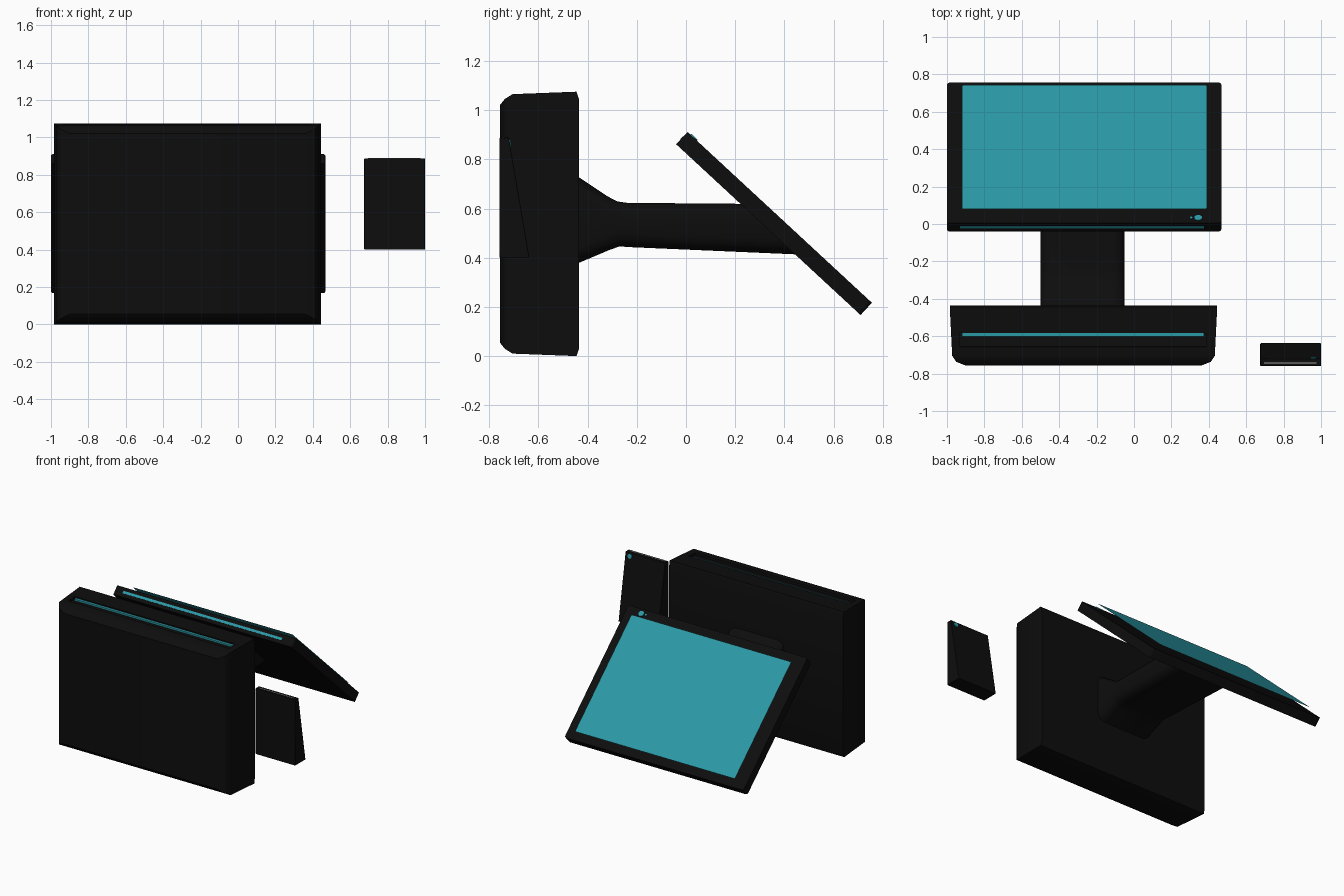
import bpy, bmesh, math
from mathutils import Matrix, Vector

if "Cube" in bpy.data.objects:
    bpy.data.objects.remove(bpy.data.objects["Cube"])


def material(name, rgb):
    m = bpy.data.materials.new(name)
    m.diffuse_color = (*rgb, 1)
    m.use_nodes = True
    m.node_tree.nodes["Principled BSDF"].inputs["Base Color"].default_value = m.diffuse_color
    return m


BLACK = material("black_plastic", (0.004, 0.004, 0.004))
TEAL = material("teal_glass", (0.024, 0.32, 0.38))
GREY = material("light_grey", (0.4, 0.4, 0.4))


def finish(name, bm, mat, bevel=0, segs=2, angle=30):
    bmesh.ops.recalc_face_normals(bm, faces=bm.faces)
    me = bpy.data.meshes.new(name)
    bm.to_mesh(me)
    bm.free()
    ob = bpy.data.objects.new(name, me)
    bpy.context.collection.objects.link(ob)
    me.materials.append(mat)
    if bevel:
        b = ob.modifiers.new("bevel", 'BEVEL')
        b.width, b.segments = bevel, segs
        b.limit_method, b.angle_limit = 'ANGLE', math.radians(angle)
    return ob


def loft(name, rings, mat, **kw):
    """Skin closed rings of points and cap both ends; one ring gives a sheet."""
    bm = bmesh.new()
    vs = [[bm.verts.new(p) for p in r] for r in rings]
    n = len(vs[0])
    for a, b in zip(vs, vs[1:]):
        for i in range(n):
            bm.faces.new((a[i], a[(i + 1) % n], b[(i + 1) % n], b[i]))
    bm.faces.new(vs[0])
    if len(vs) > 1:
        bm.faces.new(vs[-1])
    return finish(name, bm, mat, **kw)


def prism(name, x0, x1, profile, mat, **kw):
    return loft(name, [[(x, y, z) for y, z in profile] for x in (x0, x1)], mat, **kw)


def box(name, lo, hi, mat, **kw):
    return prism(name, lo[0], hi[0], [(lo[1], lo[2]), (hi[1], lo[2]),
                                      (hi[1], hi[2]), (lo[1], hi[2])], mat, **kw)


def disc(name, rx, ry, depth, mat, matrix):
    bm = bmesh.new()
    bmesh.ops.create_cone(bm, cap_ends=True, segments=24, radius1=1, radius2=1, depth=1)
    bmesh.ops.scale(bm, vec=(rx, ry, depth), verts=bm.verts)
    ob = finish(name, bm, mat)
    ob.matrix_world = matrix
    return ob


def rounded_rect(x0, x1, y0, y1, r):
    pts = []
    for cx, cy, start in ((x1 - r, y1 - r, 0), (x0 + r, y1 - r, 90),
                          (x0 + r, y0 + r, 180), (x1 - r, y0 + r, 270)):
        for k in range(4):
            t = math.radians(start + 30 * k)
            pts.append((cx + r * math.cos(t), cy + r * math.sin(t)))
    return pts


# Base housing: rectangular sections tapering to a chamfered front
sections = [(-0.757, -0.90, 0.36, 0.055, 1.02), (-0.737, -0.95, 0.41, 0.03, 1.045),
            (-0.705, -0.972, 0.432, 0.01, 1.065), (-0.445, -0.985, 0.445, 0.0, 1.075),
            (-0.435, -0.982, 0.442, 0.03, 1.045)]
base = loft("base_housing", [[(a, y, c), (b, y, c), (b, y, d), (a, y, d)]
                             for y, a, b, c, d in sections], BLACK)

# Slot along the base top with a light strip at its rear edge
cutter = prism("slot_cutter", -0.93, 0.385,
               [(-0.66, 1.1), (-0.655, 1.05), (-0.582, 1.05), (-0.582, 1.1)], BLACK)
cutter.hide_render = True
cutter.hide_set(True)
cut = base.modifiers.new("slot", 'BOOLEAN')
cut.operation, cut.object, cut.solver = 'DIFFERENCE', cutter, 'EXACT'
box("base_light_strip", (-0.92, -0.602, 1.045), (0.375, -0.583, 1.062), TEAL)

# Support arm with rounded corners, flaring where it meets the base
# stations: y at top, z at top, y at bottom, z at bottom
stations = [(-0.45, 0.737, -0.45, 0.373), (-0.32, 0.650, -0.31, 0.432),
            (-0.28, 0.629, -0.27, 0.446), (-0.24, 0.623, -0.23, 0.443),
            (0.24, 0.619, 0.46, 0.413)]
rings = []
for yt, zt, yb, zb in stations:
    rings.append([(x, yb + (yt - yb) * (z - zb) / (zt - zb), z)
                  for x, z in rounded_rect(-0.50, -0.05, zb, zt, 0.06)])
loft("support_arm", rings, BLACK)

# Tilted display, built flat and then placed
tilt = (Matrix.Translation((0, 0.358, 0.539))
        @ Matrix.Rotation(-math.atan2(0.69, 0.745), 4, 'X'))


def slab(name, x0, x1, y0, y1, levels, r, mat):
    outline = rounded_rect(x0, x1, y0, y1, r)
    ob = loft(name, [[(x, y, z) for x, y in outline] for z in levels], mat)
    ob.matrix_world = tilt
    return ob


slab("display_housing", -1.0, 0.467, -0.511, 0.511, (-0.034, 0.034), 0.015, BLACK)
# Screen glass is a thin sheet standing proud of the housing
slab("display_screen", -0.92, 0.39, -0.441, 0.461, (0.068,), 0.008, TEAL)
strip = box("display_edge_strip", (-0.93, -0.513, -0.009), (0.375, -0.50, 0.009), TEAL)
strip.matrix_world = tilt
for name, x, rx, ry in (("power_button", 0.343, 0.021, 0.019),
                        ("status_light", 0.305, 0.007, 0.007)):
    disc(name, rx, ry, 0.008, TEAL, tilt @ Matrix.Translation((x, -0.477, 0.035)))

# Separate wedge-shaped side unit
prism("side_unit", 0.675, 1.0,
      [(-0.759, 0.40), (-0.759, 0.888), (-0.72, 0.888), (-0.637, 0.40)],
      BLACK, bevel=0.003)
box("side_unit_top_line", (0.695, -0.746, 0.88), (0.977, -0.741, 0.89), GREY)
lean = Vector((0, 0.488, 0.083)).to_track_quat('Z', 'Y').to_matrix().to_4x4()
disc("side_unit_light", 0.017, 0.017, 0.008, TEAL,
     Matrix.Translation((0.96, -0.716, 0.864)) @ lean)

# Crisp edges with smooth curves
for ob in bpy.context.scene.objects:
    ob.select_set(ob is not cutter)
bpy.context.view_layer.objects.active = base
bpy.ops.object.shade_smooth_by_angle(angle=math.radians(32))
